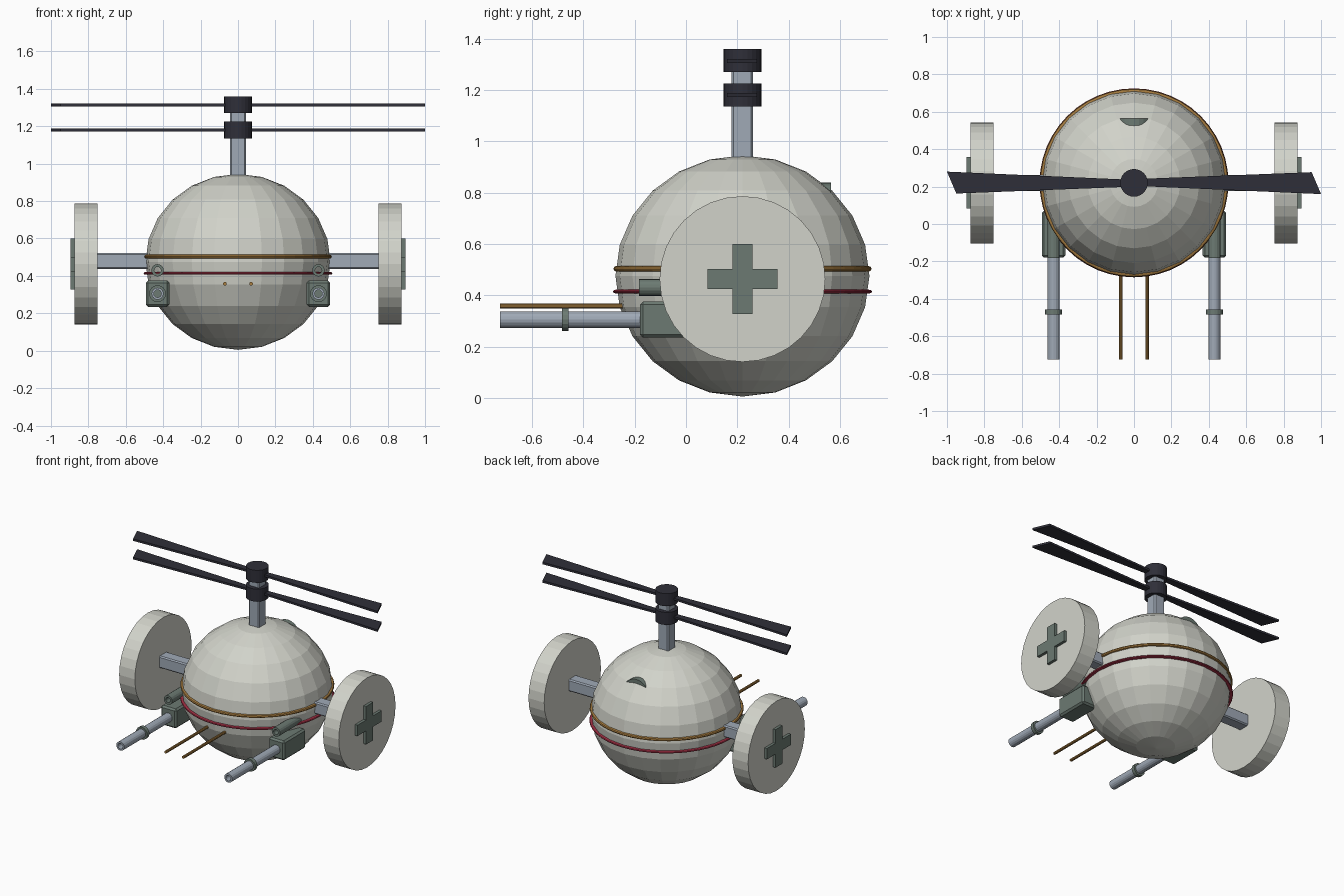
import bpy, bmesh, math
from mathutils import Matrix, Vector

if "Cube" in bpy.data.objects:
    bpy.data.objects.remove(bpy.data.objects["Cube"])

CY = 0.22  # y of the body axis


def material(name, rgb):
    m = bpy.data.materials.new(name)
    m.diffuse_color = (*rgb, 1)
    m.use_nodes = True
    m.node_tree.nodes["Principled BSDF"].inputs["Base Color"].default_value = m.diffuse_color
    return m


HULL = material("pale_hull", (0.64, 0.65, 0.59))
GREEN = material("grey_green", (0.15, 0.195, 0.17))
DARK = material("dark_rotor", (0.028, 0.028, 0.04))
STEEL = material("blue_steel", (0.35, 0.40, 0.47))
GOLD = material("gold", (0.38, 0.20, 0.05))
RED = material("red", (0.38, 0.03, 0.06))

AXIS = {"x": Matrix.Rotation(math.pi / 2, 4, "Y"),
        "y": Matrix.Rotation(math.pi / 2, 4, "X"),
        "z": Matrix.Identity(4)}


def finish(name, bm, mat, bevel=0):
    bmesh.ops.recalc_face_normals(bm, faces=bm.faces)
    if bevel:
        bmesh.ops.bevel(bm, geom=bm.edges[:], offset=bevel, segments=1, affect="EDGES")
    me = bpy.data.meshes.new(name)
    bm.to_mesh(me)
    bm.free()
    me.materials.append(mat)
    ob = bpy.data.objects.new(name, me)
    bpy.context.collection.objects.link(ob)
    return ob


def box(name, lo, hi, mat, bevel=0):
    bm = bmesh.new()
    lo, hi = Vector(lo), Vector(hi)
    bmesh.ops.create_cube(bm, size=1, matrix=Matrix.Translation((lo + hi) / 2)
                          @ Matrix.Diagonal((*(hi - lo), 1)))
    return finish(name, bm, mat, bevel)


def cylinder(name, centre, r, length, axis, mat, n=24):
    bm = bmesh.new()
    bmesh.ops.create_cone(bm, cap_ends=True, segments=n, radius1=r, radius2=r, depth=length,
                          matrix=Matrix.Translation(centre) @ AXIS[axis])
    return finish(name, bm, mat)


def lathe(name, centre, profile, axis, mat, n):
    """Revolve a closed (radius, height) profile about an axis."""
    bm = bmesh.new()
    rings = [[bm.verts.new((r * math.cos(a), r * math.sin(a), h)) for r, h in profile]
             for a in (2 * math.pi * i / n for i in range(n))]
    k = len(profile)
    for i in range(n):
        a, b = rings[i], rings[(i + 1) % n]
        for j in range(k):
            bm.faces.new((a[j], b[j], b[(j + 1) % k], a[(j + 1) % k]))
    bmesh.ops.transform(bm, matrix=Matrix.Translation(centre) @ AXIS[axis], verts=bm.verts)
    return finish(name, bm, mat)


def tube(name, centre, r, bore, y0, y1, mat, n=16):
    h = (y1 - y0) / 2
    c = (centre[0], (y0 + y1) / 2, centre[1])
    return lathe(name, c, [(bore, -h), (r, -h), (r, h), (bore, h)], "y", mat, n)


def prism(name, outline, depth, matrix, mat):
    """Extrude a flat outline along its local z."""
    bm = bmesh.new()
    f = bm.faces.new([bm.verts.new((x, y, 0)) for x, y in outline])
    top = bmesh.ops.extrude_face_region(bm, geom=[f])["geom"]
    bmesh.ops.translate(bm, vec=(0, 0, depth),
                        verts=[v for v in top if isinstance(v, bmesh.types.BMVert)])
    bmesh.ops.transform(bm, matrix=matrix, verts=bm.verts)
    return finish(name, bm, mat)


# Faceted ball body
bm = bmesh.new()
bmesh.ops.create_uvsphere(bm, u_segments=24, v_segments=12, radius=1,
                          matrix=Matrix.Translation((0, CY, 0.475))
                          @ Matrix.Diagonal((0.495, 0.495, 0.47, 1)))
finish("body", bm, HULL)

# Bands round the waist
for name, z, r, t, mat in (("gold_band", 0.503, 0.503, 0.011, GOLD),
                           ("red_band", 0.414, 0.505, 0.0075, RED)):
    ring = [(r - 0.012 + 0.012 * math.cos(a), t * math.sin(a))
            for a in (math.pi * i / 4 for i in range(8))]
    inner = 0.04
    ring = [(p[0] - (inner if p[0] < r - 0.013 else 0), p[1]) for p in ring]
    lathe(name, (0, CY, z), ring, "z", mat, 48)

# Rear hatch bump
cylinder("rear_hatch", (0, 0.505, 0.74), 0.10, 0.12, "y", GREEN)

# Rotor mast, hubs and blades
box("mast", (-0.042, CY - 0.042, 0.9), (0.042, CY + 0.042, 1.30), STEEL, 0.008)
blade = [(-1, 0.06), (-0.05, 0.018), (0.95, 0.057),
         (1, -0.06), (0.05, -0.018), (-0.95, -0.057)]
for name, z, zb in (("lower", 1.18, 1.18), ("upper", 1.315, 1.313)):
    cylinder(name + "_hub", (0, CY, z), 0.074, 0.09, "z", DARK)
    prism(name + "_blades", blade, 0.015, Matrix.Translation((0, CY, zb - 0.0075)), DARK)

# Parts on both sides
W, L = 0.039, 0.137
cross = [(W, W), (W, L), (-W, L), (-W, W), (-L, W), (-L, -W),
         (-W, -W), (-W, -L), (W, -L), (W, -W), (L, -W), (L, W)]
for s, side in ((-1, "left"), (1, "right")):
    xs = sorted((s * 0.44, s * 0.76))
    box(side + "_arm", (xs[0], CY - 0.043, 0.437), (xs[1], CY + 0.043, 0.523), STEEL, 0.008)
    cylinder(side + "_wheel", (s * 0.8125, CY, 0.463), 0.323, 0.125, "x", HULL, 32)
    prism(side + "_cross", cross, 0.035 * s,
          Matrix.Translation((s * 0.86, CY, 0.463)) @ AXIS["x"], GREEN)

    # Side gun: housing, scope, barrel and collar
    g = s * 0.43
    box(side + "_gun_housing", (g - 0.063, -0.18, 0.235), (g + 0.063, 0.07, 0.375), GREEN, 0.012)
    tube(side + "_scope", (g, 0.43), 0.033, 0.018, -0.183, 0.07, GREEN)
    tube(side + "_barrel", (g, 0.305), 0.032, 0.02, -0.725, -0.17, STEEL)
    tube(side + "_collar", (g, 0.305), 0.045, 0.03, -0.483, -0.457, GREEN)

    # Thin front prong
    cylinder(side + "_prong", (s * 0.07, -0.475, 0.358), 0.01, 0.5, "y", GOLD, 10)
